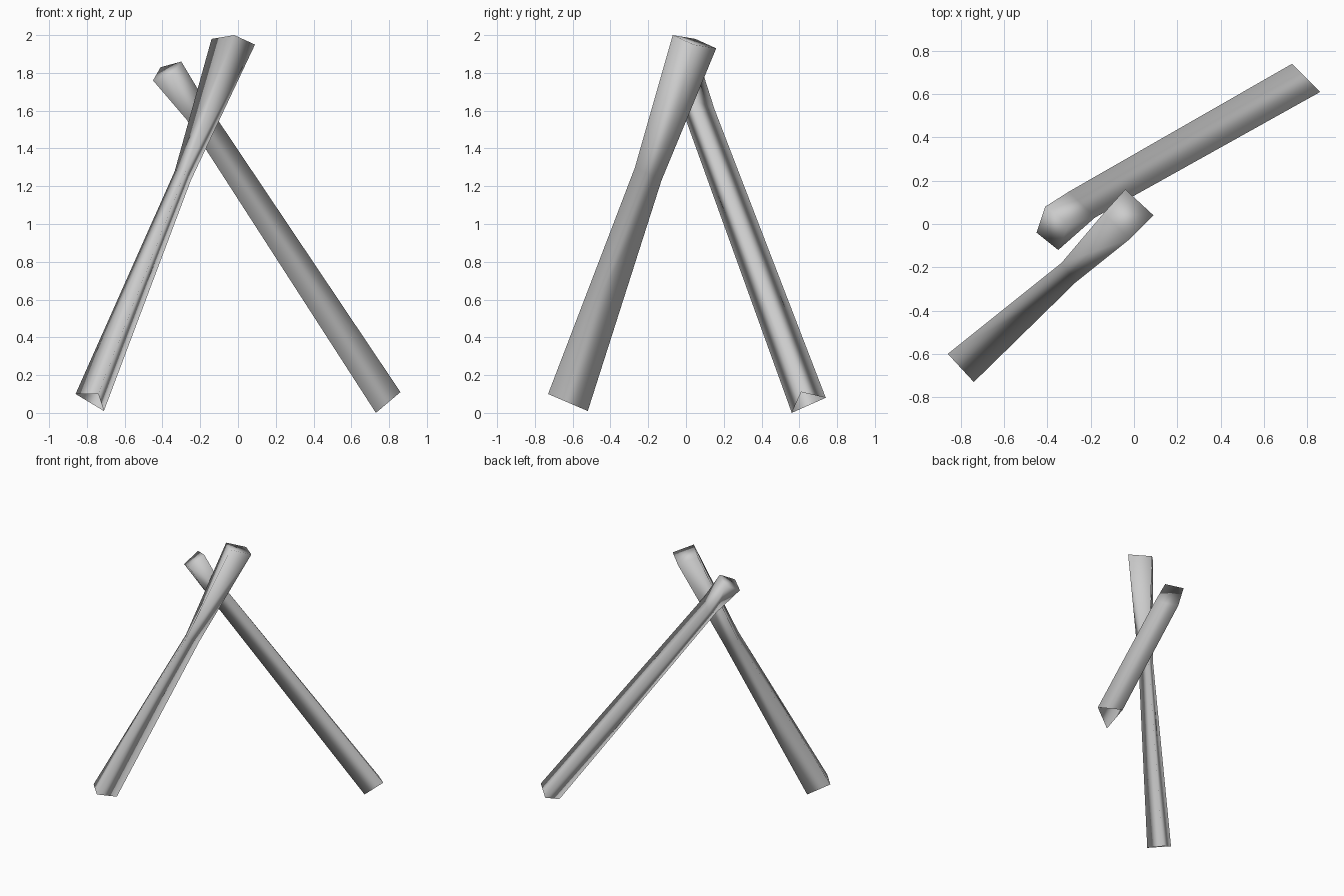
import bpy
import bmesh

default_cube = bpy.data.objects.get("Cube")
if default_cube:
    bpy.data.objects.remove(default_cube, do_unlink=True)


def make_material(name, colour):
    material = bpy.data.materials.new(name)
    material.use_nodes = True
    material.diffuse_color = colour
    material.node_tree.nodes["Principled BSDF"].inputs["Base Color"].default_value = colour
    return material


def make_pole(name, foot, neck, head, material):
    """Three-sided open pole whose last edge splits in two at a four-sided, capped head."""
    bm = bmesh.new()
    foot_ring, neck_ring, head_ring = (
        [bm.verts.new(point) for point in ring] for ring in (foot, neck, head)
    )
    sides = len(foot_ring)

    # Long shaft from the open foot to the neck
    for i in range(sides):
        j = (i + 1) % sides
        bm.faces.new((foot_ring[i], foot_ring[j], neck_ring[j], neck_ring[i]))

    # Flared head: the last neck corner fans out to two head corners
    for i in range(sides):
        j = (i + 1) % sides
        start = head_ring[-1] if i == sides - 1 else head_ring[i]
        bm.faces.new((neck_ring[i], neck_ring[j], head_ring[j], start))
    bm.faces.new((neck_ring[-1], head_ring[-1], head_ring[-2]))
    bm.faces.new(head_ring)

    bmesh.ops.recalc_face_normals(bm, faces=bm.faces[:])
    for face in bm.faces:
        face.smooth = True

    mesh = bpy.data.meshes.new(name)
    bm.to_mesh(mesh)
    bm.free()
    mesh.materials.append(material)
    pole = bpy.data.objects.new(name, mesh)
    bpy.context.scene.collection.objects.link(pole)
    return pole


grey = make_material("plain grey", (0.6, 0.6, 0.6, 1))

# Pole leaning back from the front right corner
make_pole(
    "front_pole",
    foot=[(-.86, -.6, .1), (-.74, -.73, .1), (-.71, -.52, .01)],
    neck=[(-.335, -.18, 1.28), (-.27, -.27, 1.3), (-.25, -.13, 1.23)],
    head=[(-.14, .05, 1.98), (-.02, -.07, 2), (.09, .04, 1.95), (-.04, .16, 1.93)],
    material=grey,
)

# Pole leaning forward from the back left corner, crossing behind the first
make_pole(
    "back_pole",
    foot=[(.73, .74, .08), (.86, .61, .11), (.73, .56, 0)],
    neck=[(-.3, .15, 1.61), (-.18, .03, 1.66), (-.27, 0, 1.55)],
    head=[(-.41, .08, 1.83), (-.3, 0, 1.86), (-.35, -.12, 1.79), (-.45, -.04, 1.76)],
    material=grey,
)
